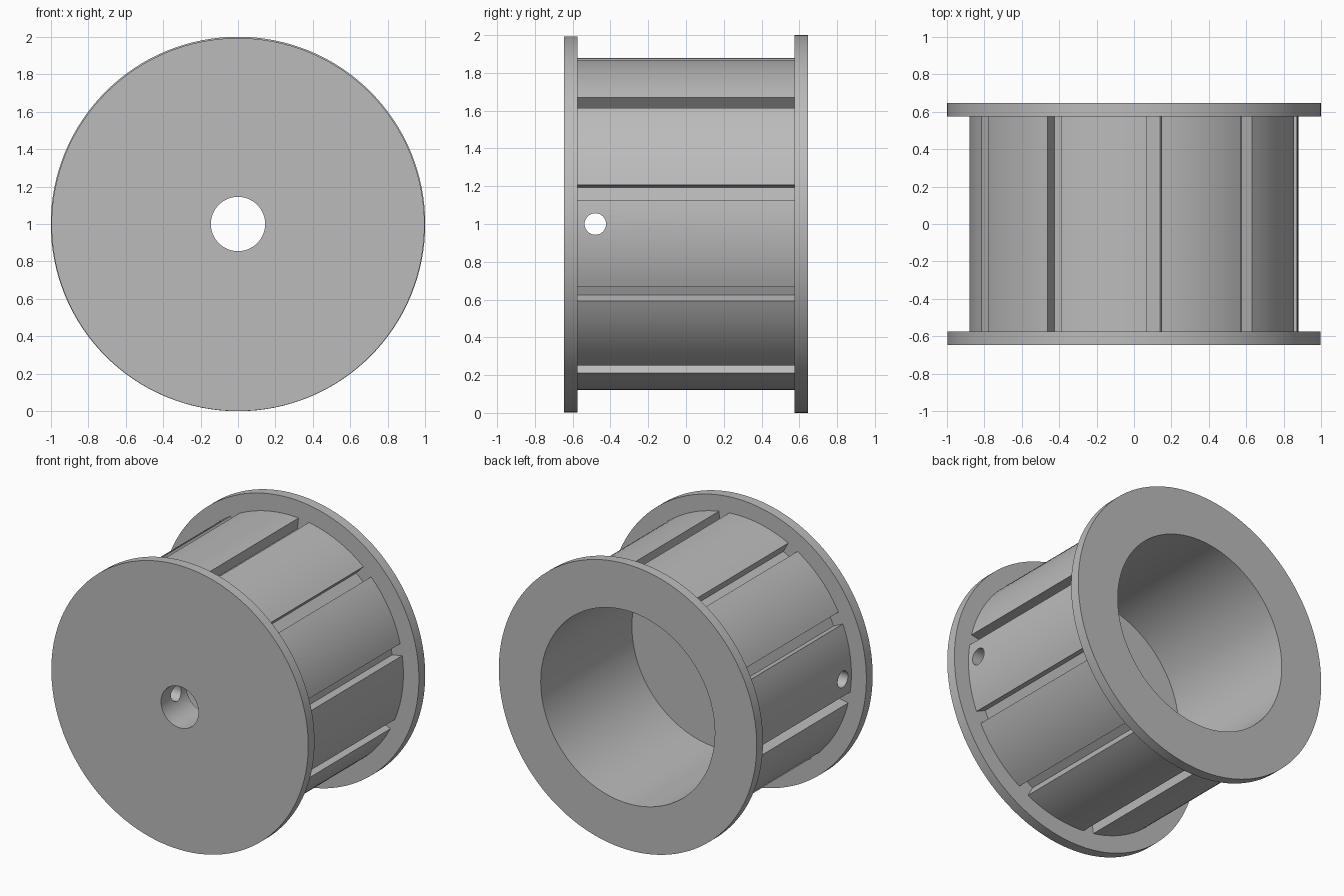
import bpy, bmesh
from math import sin, cos, radians, pi
from mathutils import Matrix, Vector

cube = bpy.data.objects.get("Cube")
if cube:
    bpy.data.objects.remove(cube, do_unlink=True)

grey = bpy.data.materials.new("plain grey")
grey.use_nodes = True
COLOUR = (0.5, 0.5, 0.5, 1)
grey.diffuse_color = COLOUR
grey.node_tree.nodes["Principled BSDF"].inputs["Base Color"].default_value = COLOUR

CENTRE = 1.0             # height of the axle
END, INNER = 0.645, 0.575  # outer and inner faces of the flanges
HUB_R, GROOVE_DEPTH, GROOVES = 0.88, 0.08, 10
BORE_R, SHAFT_R, BORE_FLOOR = 0.675, 0.145, -0.365


def make_object(name, bm):
    bmesh.ops.recalc_face_normals(bm, faces=bm.faces)
    mesh = bpy.data.meshes.new(name)
    bm.to_mesh(mesh)
    bm.free()
    mesh.materials.append(grey)
    obj = bpy.data.objects.new(name, mesh)
    bpy.context.collection.objects.link(obj)
    return obj


def cylinder(name, radius, length, centre, axis, sides=128):
    bm = bmesh.new()
    turn = Vector((0, 0, 1)).rotation_difference(Vector(axis)).to_matrix().to_4x4()
    bmesh.ops.create_cone(bm, cap_ends=True, segments=sides, radius1=radius, radius2=radius,
                          depth=length, matrix=Matrix.Translation(centre) @ turn)
    return make_object(name, bm)


def along_axle(name, radius, y0, y1, z=CENTRE):
    return cylinder(name, radius, y1 - y0, (0, (y0 + y1) / 2, z), (0, 1, 0))


def cut(obj, cutter):
    cutter.hide_render = True
    mod = obj.modifiers.new("cut", "BOOLEAN")
    mod.operation, mod.solver, mod.object = "DIFFERENCE", "EXACT", cutter
    bpy.context.view_layer.objects.active = obj
    bpy.ops.object.modifier_apply(modifier=mod.name)
    bpy.data.objects.remove(cutter, do_unlink=True)


# Hub: an extruded outline of ten pads separated by square grooves
half = radians(2.65)
side = HUB_R * sin(half)
pitch = 2 * pi / GROOVES
steps = 12
outline = []
for i in range(GROOVES):
    a = radians(11) + i * pitch
    depth_r = HUB_R - GROOVE_DEPTH
    for t in (-side, side):
        outline.append((depth_r * cos(a) - t * sin(a), depth_r * sin(a) + t * cos(a)))
    for k in range(steps + 1):
        b = a + half + (pitch - 2 * half) * k / steps
        outline.append((HUB_R * cos(b), HUB_R * sin(b)))
bm = bmesh.new()
base = bm.faces.new([bm.verts.new((x, -INNER, CENTRE + z)) for x, z in outline])
raised = bmesh.ops.extrude_face_region(bm, geom=[base], use_keep_orig=True)
bmesh.ops.translate(bm, vec=(0, 2 * INNER, 0),
                    verts=[v for v in raised["geom"] if isinstance(v, bmesh.types.BMVert)])
hub = make_object("grooved_hub", bm)

# Flanges at both ends
front_flange = along_axle("front_flange", 0.996, -END, -INNER, 0.997)
back_flange = along_axle("back_flange", 1.0, INNER, END)

# Wide bore from the back, shaft hole at the front, cross hole through the web
cut(hub, along_axle("bore_cutter", BORE_R, BORE_FLOOR, 1))
cut(hub, along_axle("shaft_cutter", SHAFT_R, -1, 0))
cut(hub, cylinder("cross_hole_cutter", 0.057, 3, (0, -0.48, CENTRE), (1, 0, 0), 48))
cut(front_flange, along_axle("shaft_cutter", SHAFT_R, -1, 0))
cut(back_flange, along_axle("bore_cutter", BORE_R, 0, 1))

# Smooth round surfaces, sharp edges
for obj in (hub, front_flange, back_flange):
    bpy.ops.object.select_all(action="DESELECT")
    obj.select_set(True)
    bpy.context.view_layer.objects.active = obj
    bpy.ops.object.shade_smooth_by_angle(angle=radians(30))
